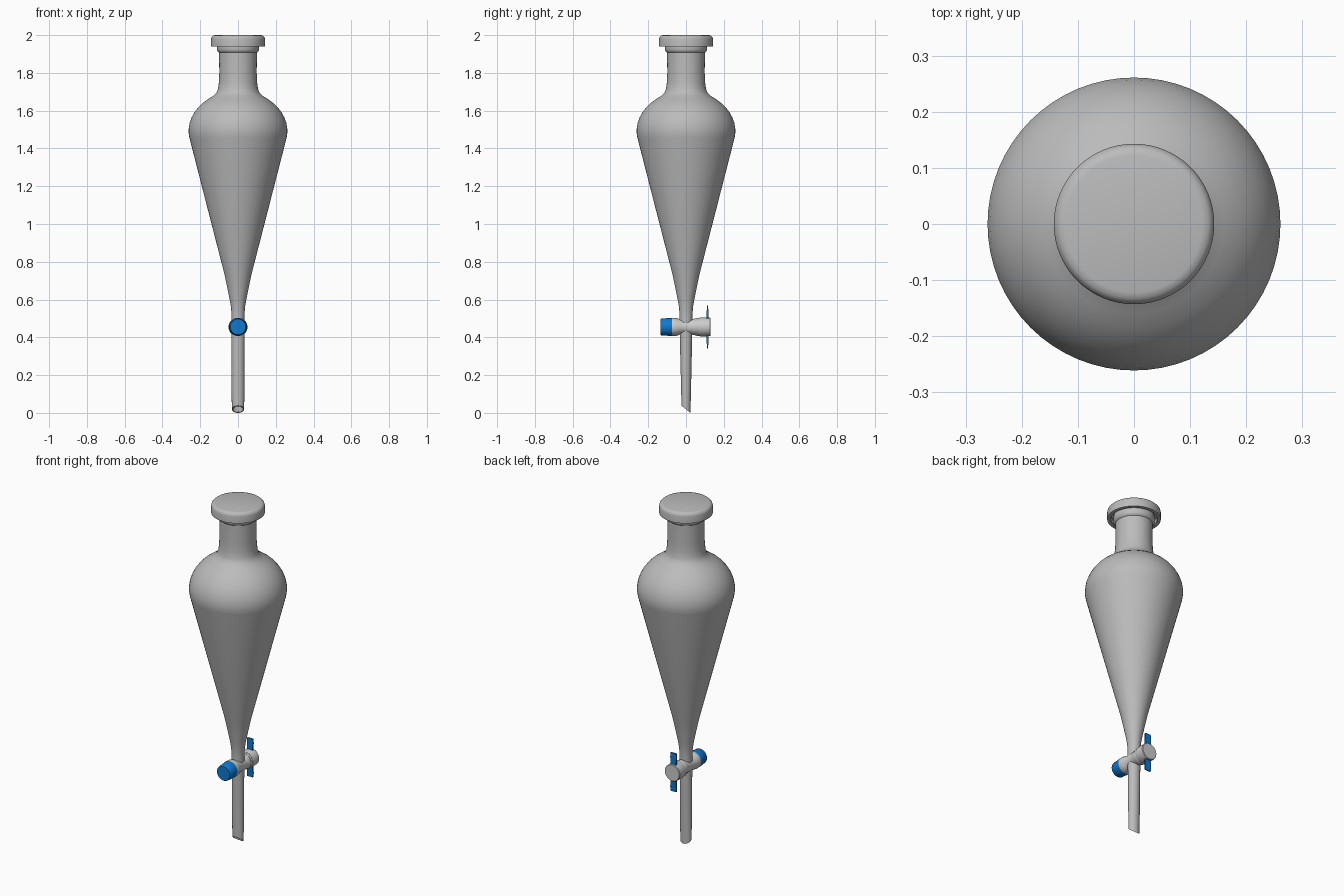
import bpy, bmesh, math
from mathutils import Matrix

if "Cube" in bpy.data.objects:
    bpy.data.objects.remove(bpy.data.objects["Cube"])

def material(name, col):
    m = bpy.data.materials.new(name)
    m.diffuse_color = (*col, 1)
    m.use_nodes = True
    m.node_tree.nodes["Principled BSDF"].inputs["Base Color"].default_value = m.diffuse_color
    return m

GLASS = material("grey_glass", (0.50, 0.50, 0.50))
PLASTIC = material("pale_plastic", (0.60, 0.60, 0.60))
BLUE = material("blue_plastic", (0.005, 0.19, 0.62))
VALVE_Z = 0.455

def finish(name, bm, mat, angle=35):
    bmesh.ops.recalc_face_normals(bm, faces=bm.faces)
    me = bpy.data.meshes.new(name)
    bm.to_mesh(me)
    bm.free()
    me.materials.append(mat)
    ob = bpy.data.objects.new(name, me)
    bpy.context.collection.objects.link(ob)
    bpy.ops.object.select_all(action='DESELECT')
    ob.select_set(True)
    bpy.context.view_layer.objects.active = ob
    bpy.ops.object.shade_smooth_by_angle(angle=math.radians(angle))
    return ob

def lathe(name, profile, mat, along_y=False, shape=None, n=64):
    """Spin (radius, height) pairs; a zero radius closes the end."""
    bm = bmesh.new()
    rings = []
    for r, h in profile:
        if r == 0:
            rings.append([bm.verts.new((0, 0, h))] * n)
        else:
            rings.append([bm.verts.new((r * math.cos(2 * math.pi * i / n),
                                        r * math.sin(2 * math.pi * i / n), h)) for i in range(n)])
    for a, b in zip(rings, rings[1:]):
        for i in range(n):
            j = (i + 1) % n
            vs = list(dict.fromkeys((a[i], a[j], b[j], b[i])))
            bm.faces.new(vs)
    if shape:
        for v in bm.verts:
            shape(v.co)
    if along_y:  # height axis becomes +y, at the valve level
        bm.transform(Matrix.Translation((0, 0, VALVE_Z)) @ Matrix.Rotation(-math.pi / 2, 4, 'X'))
    return finish(name, bm, mat)

# glass bulb: lip, neck, rounded shoulder, long cone
lathe("funnel_body", [
    (0, 1.96), (0.108, 1.96), (0.111, 1.94), (0.111, 1.922), (0.107, 1.912), (0.100, 1.907),
    (0.099, 1.80), (0.101, 1.75), (0.106, 1.715), (0.114, 1.695), (0.132, 1.678),
    (0.160, 1.66), (0.187, 1.64), (0.210, 1.618), (0.230, 1.592), (0.245, 1.565),
    (0.256, 1.535), (0.261, 1.505), (0.261, 1.48), (0.257, 1.455),
    (0.072, 0.735), (0.056, 0.66), (0.044, 0.60), (0.037, 0.56), (0.034, 0.51), (0.034, VALVE_Z), (0, VALVE_Z)], GLASS)

# stopper: cap with a rounded top and a hollow underside
lathe("stopper", [
    (0, 2.0), (0.122, 2.0), (0.133, 1.997), (0.140, 1.990), (0.143, 1.980),
    (0.143, 1.940), (0.124, 1.940), (0.122, 1.965), (0, 1.965)], GLASS)

# outlet stem: flattens towards a slanted open tip
def slant(co):
    co.y *= 0.72 + 0.28 * min(1, co.z / VALVE_Z)
    if co.z < 0.01:
        co.z = 0.019 - 0.8 * co.y

lathe("outlet_stem", [(0, VALVE_Z), (0.034, VALVE_Z), (0.033, 0.0), (0.027, 0.0), (0.026, 0.2), (0, 0.2)],
      GLASS, shape=slant)

# stopcock barrel across the stem
lathe("valve_barrel", [
    (0, -0.075), (0.047, -0.075), (0.048, -0.066), (0.046, -0.045), (0.040, -0.030),
    (0.040, 0.030), (0.043, 0.040), (0.045, 0.055), (0.045, 0.060), (0, 0.060)], PLASTIC, True)
lathe("valve_collar", [(0, 0.056), (0.047, 0.056), (0.047, 0.074), (0, 0.074)], PLASTIC, True)
lathe("valve_plug", [(0, 0.07), (0.048, 0.07), (0.050, 0.076), (0.049, 0.126), (0.046, 0.130), (0, 0.130)],
      PLASTIC, True)

# blue retaining nut at the front
lathe("valve_nut", [(0, -0.136), (0.041, -0.136), (0.044, -0.132), (0.048, -0.078), (0.047, -0.072), (0, -0.072)],
      BLUE, True)

# thin blue lever through the plug, one blade each way
for side, label in ((1, "upper"), (-1, "lower")):
    bm = bmesh.new()
    rings = []
    for h, w, t in ((0.0, 0.016, 0.007), (0.05, 0.018, 0.006), (0.09, 0.020, 0.004), (0.113, 0.018, 0.003)):
        rings.append([bm.verts.new((x * w, 0.114 + y * t, VALVE_Z + side * h))
                      for x, y in ((-1, -1), (1, -1), (1, 1), (-1, 1))])
    for a, b in zip(rings, rings[1:]):
        for i in range(4):
            bm.faces.new((a[i], a[(i + 1) % 4], b[(i + 1) % 4], b[i]))
    bm.faces.new(rings[0])
    bm.faces.new(rings[-1])
    finish(label + "_lever_blade", bm, BLUE)
